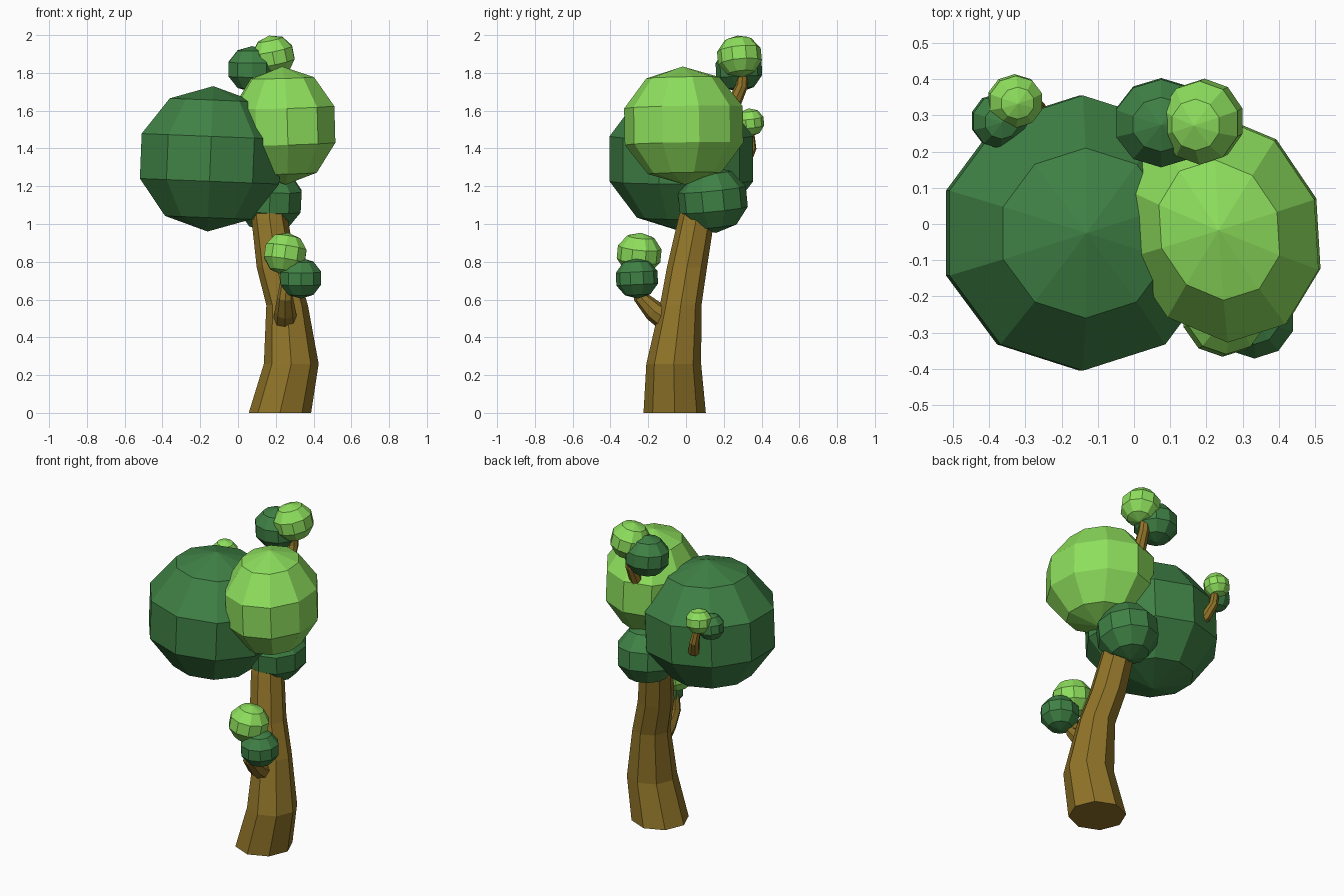
import bpy, bmesh
from math import pi, sin, cos
from mathutils import Vector, Matrix

if "Cube" in bpy.data.objects:
    bpy.data.objects.remove(bpy.data.objects["Cube"])


def material(name, rgb):
    m = bpy.data.materials.new(name)
    m.diffuse_color = (*rgb, 1)
    m.use_nodes = True
    m.node_tree.nodes["Principled BSDF"].inputs["Base Color"].default_value = m.diffuse_color
    return m


BARK = material("bark", (0.28, 0.175, 0.022))
DARK = material("dark_leaves", (0.05, 0.22, 0.06))
LIGHT = material("light_leaves", (0.27, 0.74, 0.11))


def finish(name, bm, mat):
    bmesh.ops.recalc_face_normals(bm, faces=bm.faces)
    me = bpy.data.meshes.new(name)
    bm.to_mesh(me)
    bm.free()
    me.materials.append(mat)
    ob = bpy.data.objects.new(name, me)
    bpy.context.collection.objects.link(ob)


def ball(name, centre, radii, mat, tilt=(0, 0), skew=0):
    """Flat-faced ten-sided foliage ball with an edge facing the front."""
    bm = bmesh.new()
    shear = Matrix(((1, -skew, 0, 0), (-skew, 1, 0, 0), (0, 0, 1, 0), (0, 0, 0, 1)))
    mtx = (Matrix.Translation(centre) @ shear
           @ Matrix.Rotation(tilt[0], 4, 'X') @ Matrix.Rotation(tilt[1], 4, 'Y')
           @ Matrix.Diagonal((*radii, 1)))
    bmesh.ops.create_uvsphere(bm, u_segments=10, v_segments=5, radius=1, matrix=mtx)
    finish(name, bm, mat)


def tube(name, stations, sides=8, level=False):
    """Capped tapering limb through (x, y, z, radius) stations."""
    bm = bmesh.new()
    pts = [Vector(s[:3]) for s in stations]
    rings = []
    for i, s in enumerate(stations):
        d = pts[min(i + 1, len(pts) - 1)] - pts[max(i - 1, 0)]
        q = Vector((0, 0, 1)).rotation_difference(d)
        ring = []
        for k in range(sides):
            a = 2 * pi * k / sides
            off = Vector((cos(a), sin(a), 0)) * s[3]
            ring.append(bm.verts.new(pts[i] + (off if level else q @ off)))
        rings.append(ring)
    for a, b in zip(rings, rings[1:]):
        for k in range(sides):
            n = (k + 1) % sides
            bm.faces.new((a[k], a[n], b[n], b[k]))
    bm.faces.new(rings[0][::-1])
    bm.faces.new(rings[-1])
    finish(name, bm, BARK)


# Trunk and branches
tube("trunk", [(0.222, -0.06, 0, 0.165), (0.282, -0.065, 0.26, 0.145),
               (0.26, -0.028, 0.57, 0.11), (0.205, 0.005, 0.77, 0.106),
               (0.167, 0.055, 1.03, 0.096), (0.16, 0.08, 1.15, 0.085)], level=True)
tube("front_branch", [(0.25, -0.09, 0.485, 0.065), (0.25, -0.17, 0.54, 0.056),
                      (0.25, -0.235, 0.61, 0.042), (0.265, -0.255, 0.76, 0.03)])
tube("top_branch", [(0.165, 0.20, 1.54, 0.045), (0.17, 0.25, 1.63, 0.038),
                    (0.175, 0.295, 1.73, 0.032), (0.17, 0.305, 1.85, 0.027)])
tube("back_branch", [(-0.24, 0.24, 1.29, 0.036), (-0.272, 0.31, 1.325, 0.034),
                     (-0.30, 0.345, 1.40, 0.028), (-0.325, 0.335, 1.53, 0.02)])

# Main crown
ball("large_dark_foliage", (-0.146, -0.025, 1.345), (0.408, 0.40, 0.385), DARK, (0, 0.04))
ball("large_light_foliage", (0.243, -0.012, 1.521), (0.292, 0.33, 0.313), LIGHT,
     (0.02, -0.03), 0.06)
ball("trunk_top_foliage", (0.168, 0.142, 1.128), (0.184, 0.19, 0.176), DARK, (0.1, 0.05))

# Small foliage pairs on the branches
ball("top_dark_foliage", (0.075, 0.28, 1.82), (0.138, 0.128, 0.122), DARK, (0.05, 0))
ball("top_light_foliage", (0.188, 0.283, 1.888), (0.118, 0.122, 0.112), LIGHT, (0.1, -0.2))
ball("back_dark_foliage", (-0.372, 0.285, 1.495), (0.082, 0.08, 0.08), DARK, (0.05, 0.1))
ball("back_light_foliage", (-0.328, 0.34, 1.538), (0.08, 0.076, 0.075), LIGHT, (0.1, 0.1))
ball("front_light_foliage", (0.25, -0.248, 0.842), (0.12, 0.122, 0.113), LIGHT, (-0.1, 0.15))
ball("front_dark_foliage", (0.333, -0.26, 0.713), (0.118, 0.116, 0.108), DARK, (0.05, 0))
